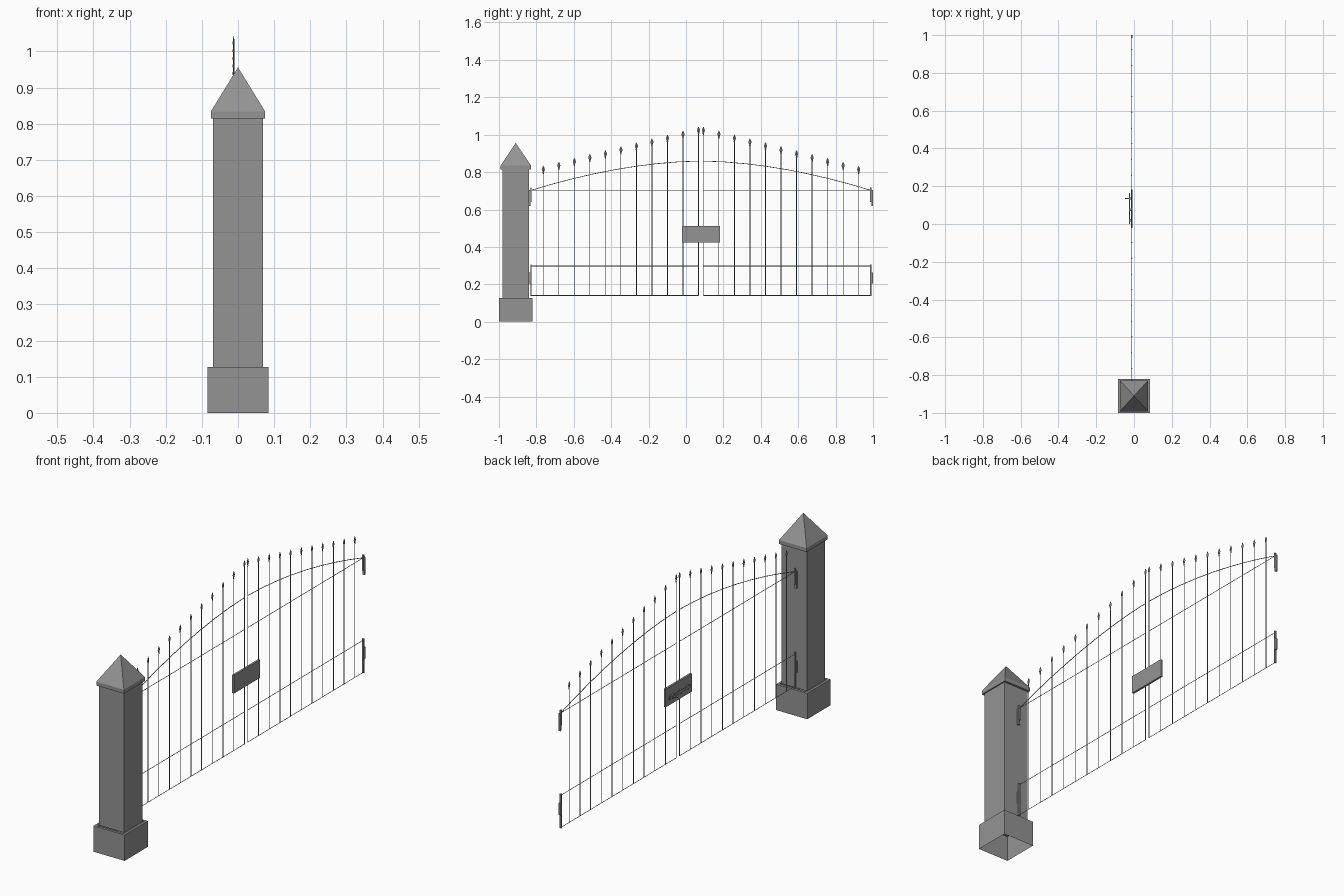
import bpy, bmesh, math
from mathutils import Vector

if "Cube" in bpy.data.objects:
    bpy.data.objects.remove(bpy.data.objects["Cube"])

GX, GY = -0.012, 0.08        # gate plane and centre line
HALF = 0.91                  # half width of the gate opening
R = 0.0017                   # radius of the iron bars


def material(name, v):
    m = bpy.data.materials.new(name)
    m.diffuse_color = (v, v, v, 1)
    m.use_nodes = True
    m.node_tree.nodes["Principled BSDF"].inputs["Base Color"].default_value = m.diffuse_color
    return m


stone = material("grey stone", 0.295)
iron = material("grey iron", 0.295)


def finish(bm, name, mat):
    me = bpy.data.meshes.new(name)
    bm.to_mesh(me)
    bm.free()
    me.materials.append(mat)
    ob = bpy.data.objects.new(name, me)
    bpy.context.collection.objects.link(ob)
    return ob


def add_box(bm, x0, x1, y0, y1, z0, z1):
    vs = bmesh.ops.create_cube(bm, size=1)["verts"]
    for v in vs:
        v.co = ((x0 + x1) / 2 + v.co.x * (x1 - x0),
                (y0 + y1) / 2 + v.co.y * (y1 - y0),
                (z0 + z1) / 2 + v.co.z * (z1 - z0))


def add_rod(bm, a, b, r=R, sides=6):
    a, b = Vector(a), Vector(b)
    vs = bmesh.ops.create_cone(bm, cap_ends=True, segments=sides, radius1=r,
                               radius2=r, depth=(b - a).length)["verts"]
    q = (b - a).to_track_quat('Z', 'Y')
    for v in vs:
        v.co = q @ v.co + (a + b) / 2


def add_finial(bm, y, top):
    # Spear head: four sided leaf shape, wider along the gate than across it
    prof = [(-0.044, 0.002), (-0.038, 0.0045), (-0.034, 0.0035),
            (-0.021, 0.0085), (-0.012, 0.006), (0, 0.0005)]
    rings = [[bm.verts.new((GX + 0.35 * r * math.cos(k * math.pi / 2),
                            y + r * math.sin(k * math.pi / 2), top + dz))
              for k in range(4)] for dz, r in prof]
    for lo, hi in zip(rings, rings[1:]):
        for k in range(4):
            bm.faces.new((lo[k], lo[(k + 1) % 4], hi[(k + 1) % 4], hi[k]))
    bm.faces.new(rings[0][::-1])
    bm.faces.new(rings[-1])


# Gate pillar: hollow plinth and shaft, open underneath, and pyramid cap
PY = -0.91
for name, hx, hy, z0, z1 in [("pillar_plinth", 0.0845, 0.09, 0, 0.127),
                             ("pillar_shaft", 0.069, 0.071, 0.127, 0.815)]:
    bm = bmesh.new()
    add_box(bm, -hx, hx, PY - hy, PY + hy, z0, z1)
    bm.faces.ensure_lookup_table()
    by_height = sorted(bm.faces, key=lambda f: f.calc_center_median().z)
    gone = [by_height[0]]
    if z0 == 0:                     # the plinth keeps only a ledge on top
        bmesh.ops.inset_individual(bm, faces=[by_height[-1]], thickness=0.017)
        gone.append(by_height[-1])
    bmesh.ops.delete(bm, geom=gone, context='FACES')
    finish(bm, name, stone)

bm = bmesh.new()
add_box(bm, -0.075, 0.075, PY - 0.082, PY + 0.082, 0.815, 0.834)
top = max(bm.faces, key=lambda f: f.calc_center_median().z)
apex = bmesh.ops.poke(bm, faces=[top])["verts"][0]
apex.co.z = 0.956
finish(bm, "pillar_cap", stone)


def arch_z(t):
    return 0.859 - 0.157 * t ** 1.8


# Two mirrored gate leaves
for side, s in (("left", -1), ("right", 1)):
    def at(d, z):
        return (GX, GY + s * d, z)

    def span(d0, d1):
        return sorted((GY + s * d0, GY + s * d1))

    bm = bmesh.new()
    for i in range(11):
        d = 0.013 + i * 0.083
        tip = 1.043 - i * 0.0209
        add_rod(bm, at(d, 0.139), at(d, tip - 0.042))
        add_finial(bm, GY + s * d, tip)
    finish(bm, side + "_spear_bars", iron)

    # Straight rails and the arched top rail
    bm = bmesh.new()
    for z in (0.14, 0.298, 0.702):
        add_rod(bm, at(0.013, z), at(HALF, z), R, 4)
    n = 8
    ts = [(0.013 + (HALF - 0.013) * i / n) / HALF for i in range(n + 1)]
    for a, b in zip(ts, ts[1:]):
        add_rod(bm, at(HALF * a, arch_z(a)), at(HALF * b, arch_z(b)))
    finish(bm, side + "_rails_and_arch", iron)

    # Hinge bars with their wall plates
    bm = bmesh.new()
    for z0, z1, p0, p1 in ((0.138, 0.306, 0.205, 0.262), (0.64, 0.717, 0.618, 0.703)):
        add_box(bm, GX - 0.004, GX + 0.004, *span(0.905, 0.912), z0, z1)
        add_box(bm, GX - 0.005, GX + 0.005, *span(0.911, 0.92), p0, p1)
    finish(bm, side + "_hinges", iron)

# Lock: cover plate, bolt bar behind it and a lever handle
bm = bmesh.new()
add_box(bm, -0.017, -0.007, -0.021, 0.182, 0.423, 0.512)
finish(bm, "lock_plate", iron)
bm = bmesh.new()
add_box(bm, -0.026, -0.022, 0.0, 0.165, 0.455, 0.467)
for y in (0.02, 0.075, 0.135):
    add_box(bm, -0.027, -0.017, y - 0.006, y + 0.006, 0.452, 0.47)
add_rod(bm, (-0.026, 0.135, 0.461), (-0.048, 0.135, 0.461), 0.003)
finish(bm, "lock_bolt", iron)
